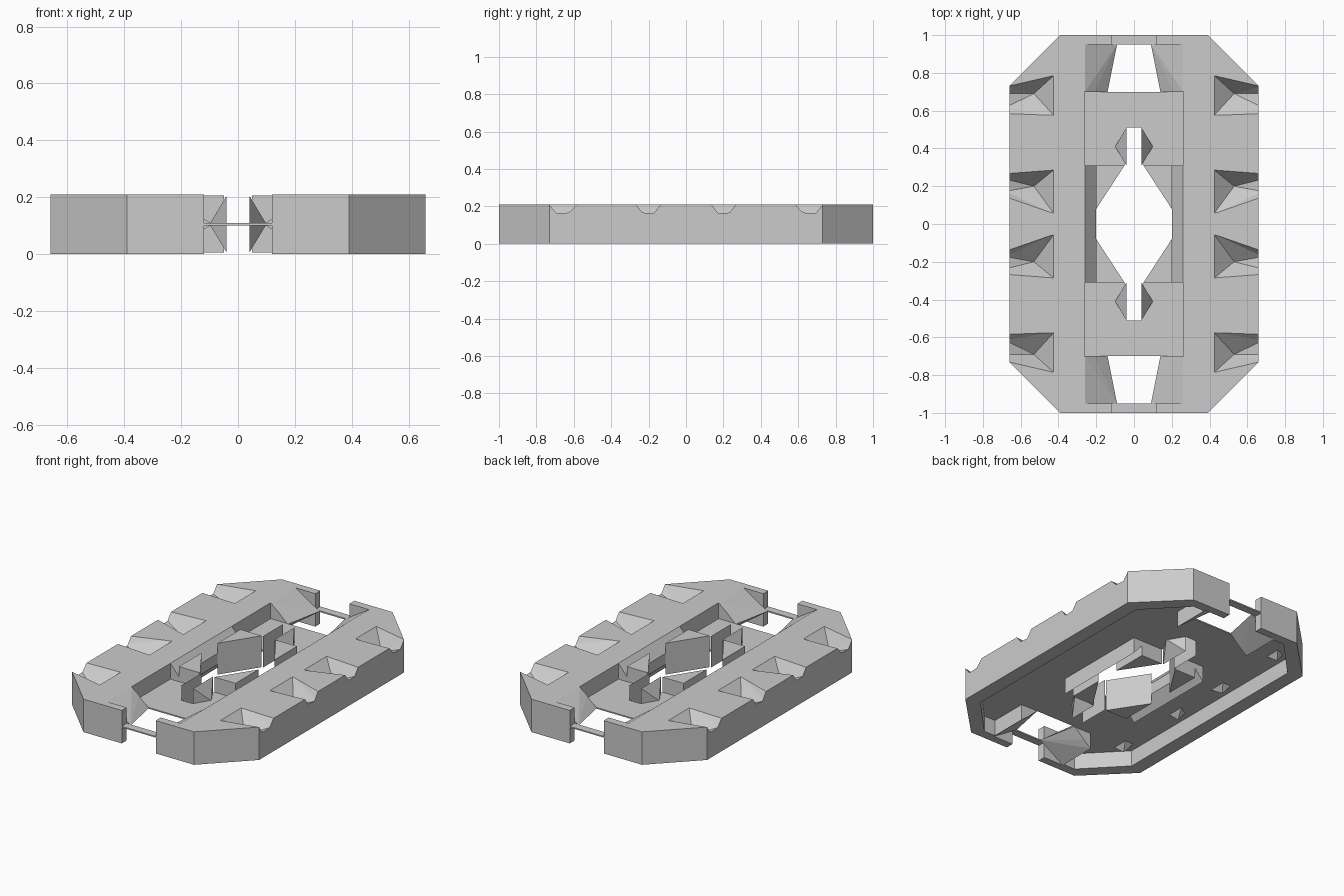
import bpy, bmesh

old = bpy.data.objects.get("Cube")
if old:
    bpy.data.objects.remove(old, do_unlink=True)

H, MID = 0.21, 0.105
grey = bpy.data.materials.new("plain grey")
grey.use_nodes = True
grey.diffuse_color = (0.6, 0.6, 0.6, 1)
grey.node_tree.nodes["Principled BSDF"].inputs["Base Color"].default_value = grey.diffuse_color


def finish(name, bm):
    bmesh.ops.recalc_face_normals(bm, faces=bm.faces)
    me = bpy.data.meshes.new(name)
    bm.to_mesh(me)
    bm.free()
    me.materials.append(grey)
    ob = bpy.data.objects.new(name, me)
    bpy.context.scene.collection.objects.link(ob)
    return ob


def prism(name, outline, z0, z1):
    bm = bmesh.new()
    face = bm.faces.new([bm.verts.new((x, y, z0)) for x, y in outline])
    up = bmesh.ops.extrude_face_region(bm, geom=[face])["geom"]
    bmesh.ops.translate(bm, vec=(0, 0, z1 - z0), verts=[v for v in up if isinstance(v, bmesh.types.BMVert)])
    return finish(name, bm)


def hull(name, points):
    bm = bmesh.new()
    for p in points:
        bm.verts.new(p)
    bmesh.ops.convex_hull(bm, input=bm.verts)
    return finish(name, bm)


def box(name, x0, x1, y0, y1, z0, z1):
    return prism(name, [(x0, y0), (x1, y0), (x1, y1), (x0, y1)], z0, z1)


def boolean(target, tool, operation):
    mod = target.modifiers.new("cut", "BOOLEAN")
    mod.object, mod.operation, mod.solver = tool, operation, "EXACT"
    bpy.context.view_layer.update()
    graph = bpy.context.evaluated_depsgraph_get()
    me = bpy.data.meshes.new_from_object(target.evaluated_get(graph))
    target.modifiers.clear()
    target.data = me
    bpy.data.objects.remove(tool, do_unlink=True)


# Side rails with chamfered ends, recessed underneath up to the floor level
for side, s in (("left", 1), ("right", -1)):
    rail = prism(side + "_rail", [(s * x, y) for x, y in (
        (0.12, -1), (0.39, -1), (0.66, -0.73), (0.66, 0.73), (0.39, 1),
        (0.12, 1), (0.12, 0.95), (0.26, 0.95), (0.26, -0.95), (0.12, -0.95))], 0, H)
    recess = prism("rail_recess", [(s * x, y) for x, y in (
        (0.2, -0.94), (0.34, -0.94), (0.57, -0.7), (0.57, 0.7), (0.34, 0.94), (0.2, 0.94))], -0.1, MID - 0.004)
    boolean(rail, recess, "DIFFERENCE")

    # Faceted notches sunk into the rail tops, with a skin bulging below each
    for e in (1, -1):
        for a, b, c, d, m in ((0.57, 0.79, 0.58, 0.73, 0.69), (0.29, 0.05, 0.27, 0.14, 0.2)):
            skin = hull("notch_skin", [(s * x, e * y, z) for x, y, z in (
                (0.43, a, 0.15), (0.43, b, 0.15), (0.56, a, 0.15), (0.56, d, 0.15), (0.5, m, 0.06))])
            boolean(rail, skin, "UNION")
            n = 0.75 * c + 0.25 * d
            k = 0.25 * c + 0.75 * d
            notch = hull("notch_cutter", [(s * x, e * y, z) for x, y, z in (
                (0.42, a, 0.215), (0.42, b, 0.215), (0.68, c, 0.215), (0.68, d, 0.215),
                (0.68, n, 0.175), (0.68, k, 0.17), (0.53, m, 0.11))])
            boolean(rail, notch, "DIFFERENCE")

    for end, e in (("back", 1), ("front", -1)):
        tag = end + "_" + side
        # Ridged wedge between the rail and the end opening
        hull(tag + "_end_wedge", [(s * x, e * y, z) for x, y, z in (
            (0.26, 0.7, 0), (0.26, 0.7, H), (0.26, 0.95, 0), (0.26, 0.95, H),
            (0.21, 0.7, 0.04), (0.21, 0.7, H - 0.04), (0.14, 0.7, MID), (0.09, 0.95, MID))])
        # Corner of the collar around the centre hole
        prism(tag + "_collar_corner", [(s * x, e * y) for x, y in (
            (0.2, 0.08), (0.05, 0.31), (0.2, 0.31))], 0.005, H - 0.005)
        # Pointed post beside the slot
        hull(tag + "_slot_post", [(s * x, e * y, z) for x, y, z in (
            (0.04, 0.31, 0.005), (0.04, 0.31, H - 0.005), (0.04, 0.51, 0.005),
            (0.04, 0.51, H - 0.005), (0.1, 0.41, MID))])
    # Sloped collar side against the rail
    hull(side + "_collar_side", [(s * x, y, z) for y in (-0.31, 0.31) for x, z in (
        (0.26, 0), (0.26, H), (0.2, 0.07), (0.2, H - 0.07))])

    # Half of the thin centre floor, cut around the hole and slots
    prism(side + "_floor", [(s * x, y) for x, y in (
        (0.27, -0.7), (0.27, 0.7), (0, 0.7), (0, 0.51), (0.04, 0.51), (0.05, 0.31), (0.2, 0.08),
        (0.2, -0.08), (0.05, -0.31), (0.04, -0.51), (0, -0.51), (0, -0.7))], MID - 0.004, MID + 0.004)

# Thin strips bridging the end openings
for end, e in (("back", 1), ("front", -1)):
    box(end + "_strip", -0.13, 0.13, min(e, e * 0.95), max(e, e * 0.95), MID - 0.004, MID + 0.004)
